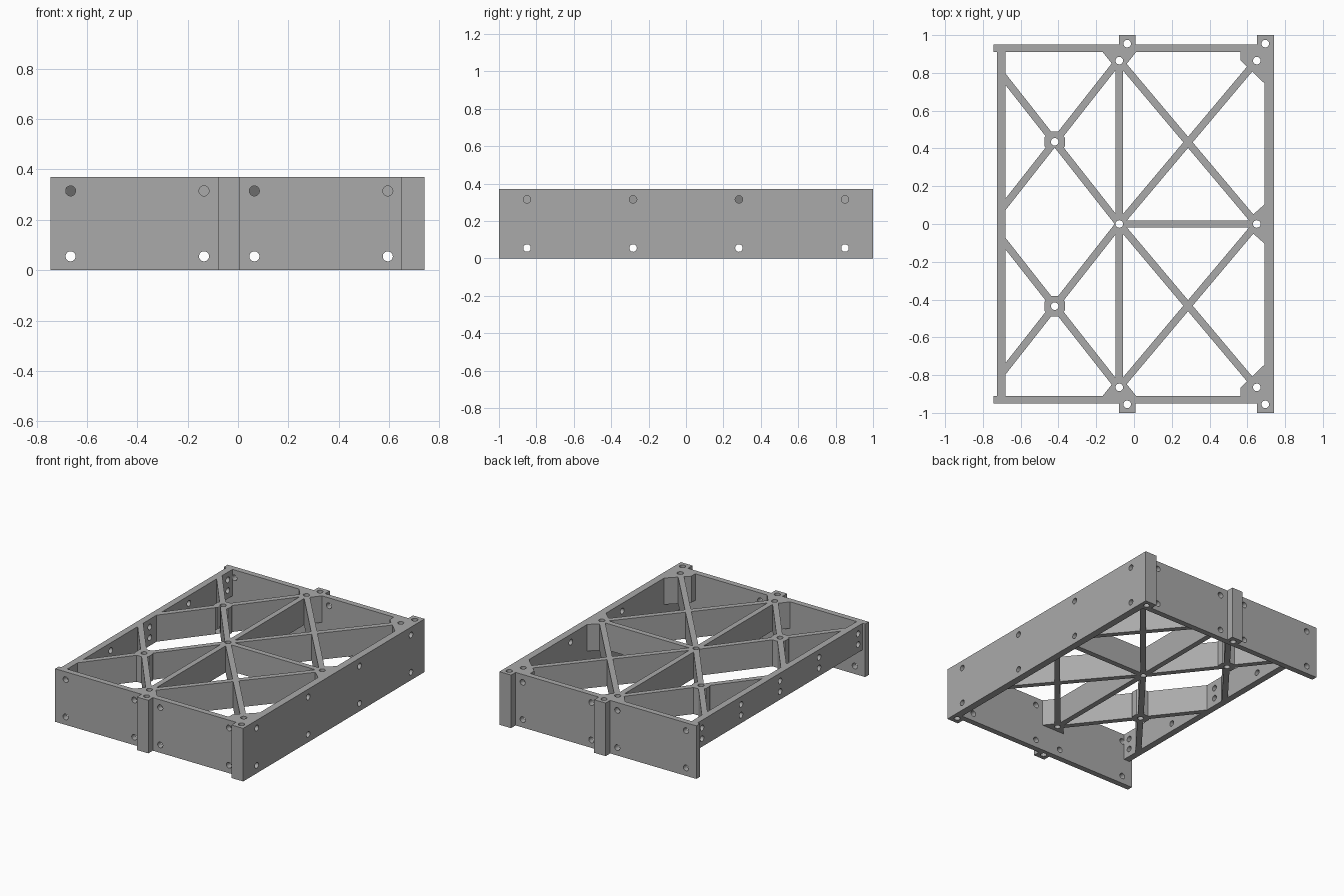
import bpy, bmesh, math
from mathutils import Matrix

if "Cube" in bpy.data.objects:
    bpy.data.objects.remove(bpy.data.objects["Cube"])

H, MID = 0.37, 0.185          # full height, underside of the lattice
R = 0.02                      # hole radius

metal = bpy.data.materials.new("plain grey")
metal.diffuse_color = (0.40, 0.40, 0.40, 1)
metal.use_nodes = True
metal.node_tree.nodes["Principled BSDF"].inputs["Base Color"].default_value = metal.diffuse_color


def new_object(name, bm):
    bmesh.ops.recalc_face_normals(bm, faces=bm.faces)
    me = bpy.data.meshes.new(name)
    bm.to_mesh(me)
    bm.free()
    me.materials.append(metal)
    ob = bpy.data.objects.new(name, me)
    bpy.context.collection.objects.link(ob)
    return ob


def prism(name, pts, z0, z1):
    bm = bmesh.new()
    face = bm.faces.new([bm.verts.new((x, y, z0)) for x, y in pts])
    out = bmesh.ops.extrude_face_region(bm, geom=[face])
    verts = [v for v in out["geom"] if isinstance(v, bmesh.types.BMVert)]
    bmesh.ops.translate(bm, verts=verts, vec=(0, 0, z1 - z0))
    return new_object(name, bm)


def box(name, x0, x1, y0, y1, z0=0, z1=H):
    return prism(name, [(x0, y0), (x1, y0), (x1, y1), (x0, y1)], z0, z1)


def rib(a, b, w):
    dx, dy = b[0] - a[0], b[1] - a[1]
    k = w / 2 / math.hypot(dx, dy)
    nx, ny = -dy * k, dx * k
    return prism("rib", [(a[0] + nx, a[1] + ny), (a[0] - nx, a[1] - ny),
                         (b[0] - nx, b[1] - ny), (b[0] + nx, b[1] + ny)], MID, H)


def boolean(ob, other, op):
    mod = ob.modifiers.new("cut", 'BOOLEAN')
    mod.object, mod.operation, mod.solver = other, op, 'EXACT'
    bpy.context.view_layer.objects.active = ob
    bpy.ops.object.modifier_apply(modifier=mod.name)
    bpy.data.objects.remove(other, do_unlink=True)


def drill(ob, centres, axis, length):
    bm = bmesh.new()
    turn = {'X': Matrix.Rotation(math.pi / 2, 4, 'Y'),
            'Y': Matrix.Rotation(math.pi / 2, 4, 'X'), 'Z': Matrix()}[axis]
    for c in centres:
        bmesh.ops.create_cone(bm, cap_ends=True, segments=24, radius1=R, radius2=R,
                              depth=length, matrix=Matrix.Translation(c) @ turn)
    boolean(ob, new_object("drill", bm), 'DIFFERENCE')


def finish(ob):
    bpy.ops.object.select_all(action='DESELECT')
    ob.select_set(True)
    bpy.context.view_layer.objects.active = ob
    bpy.ops.object.shade_smooth_by_angle(angle=math.radians(30))


# front and back plates with their outer lugs
for name, s in (("front_plate", -1), ("back_plate", 1)):
    def span(a, b):
        return sorted((s * a, s * b))
    plate = box(name, -0.745, 0.74, *span(0.91, 0.95))
    for x0, x1 in ((-0.08, 0.008), (0.65, 0.74)):
        boolean(plate, box("lug", x0, x1, *span(0.91, 1.0)), 'UNION')
    drill(plate, [(x, s * 0.93, z) for x in (-0.665, -0.135, 0.065, 0.595)
                  for z in (0.315, 0.055)], 'Y', 0.2)
    drill(plate, [(x, s * 0.955, H / 2) for x in (-0.036, 0.695)], 'Z', 1)
    finish(plate)

# tall right wall
wall = box("right_wall", 0.69, 0.74, -0.91, 0.91)
drill(wall, [(0.715, y, z) for y in (-0.85, -0.283, 0.283, 0.85)
             for z in (0.315, 0.055)], 'X', 0.2)
finish(wall)

# half-height left wall
wall = box("left_wall", -0.726, -0.68, -0.91, 0.91, MID, H)
drill(wall, [(-0.70, y, z) for y in (-0.86, -0.43, 0, 0.43, 0.86)
             for z in (0.316, 0.241)], 'X', 0.2)
finish(wall)

# lattice: spine, cross rib, diagonals, gussets and octagonal nodes
C = -0.078
lattice = rib((C, -0.95), (C, 0.95), 0.038)
lattice.name = "lattice"
pieces = [rib((C, 0), (0.72, 0), 0.038),
          prism("gusset", [(0.72, 0.13), (0.625, 0.045), (0.625, -0.045), (0.72, -0.13)], MID, H)]
for s in (-1, 1):
    left = 0.435 / (-0.42 - C)                 # slope of left diagonals
    right = 0.865 / (0.65 - C)                 # slope of right diagonals
    pieces += [
        rib((C, 0), (-0.74, s * left * (-0.74 - C)), 0.038),
        rib((C, s * 0.87), (-0.74, s * (0.87 - left * (-0.74 - C))), 0.038),
        rib((C, 0), (0.66, s * right * (0.66 - C)), 0.038),
        rib((C, s * 0.865), (0.66, s * (0.865 - right * (0.66 - C))), 0.038),
        prism("gusset", [(-0.19, s * 0.94), (-0.11, s * 0.84),
                         (-0.045, s * 0.84), (0.035, s * 0.94)], MID, H),
        prism("gusset", [(0.565, s * 0.95), (0.565, s * 0.865), (0.69, s * 0.745),
                         (0.73, s * 0.745), (0.73, s * 0.95)], MID, H),
        prism("node", [(-0.42 + 0.059 * math.cos(math.pi * (k + 0.5) / 4),
                        s * 0.435 + 0.059 * math.sin(math.pi * (k + 0.5) / 4))
                       for k in range(8)], MID, H)]
for p in pieces:
    boolean(lattice, p, 'UNION')
# trim to the inside of the walls, then drill the vertical holes
boolean(lattice, box("inside", -0.68, 0.69, -0.91, 0.91, 0, 0.5), 'INTERSECT')
drill(lattice, [(x, y, H / 2) for x, y in
                [(C, 0), (0.65, 0)] + [(x, s * y) for s in (-1, 1) for x, y in
                                       ((C, 0.865), (0.65, 0.865), (-0.42, 0.435))]], 'Z', 1)
finish(lattice)
